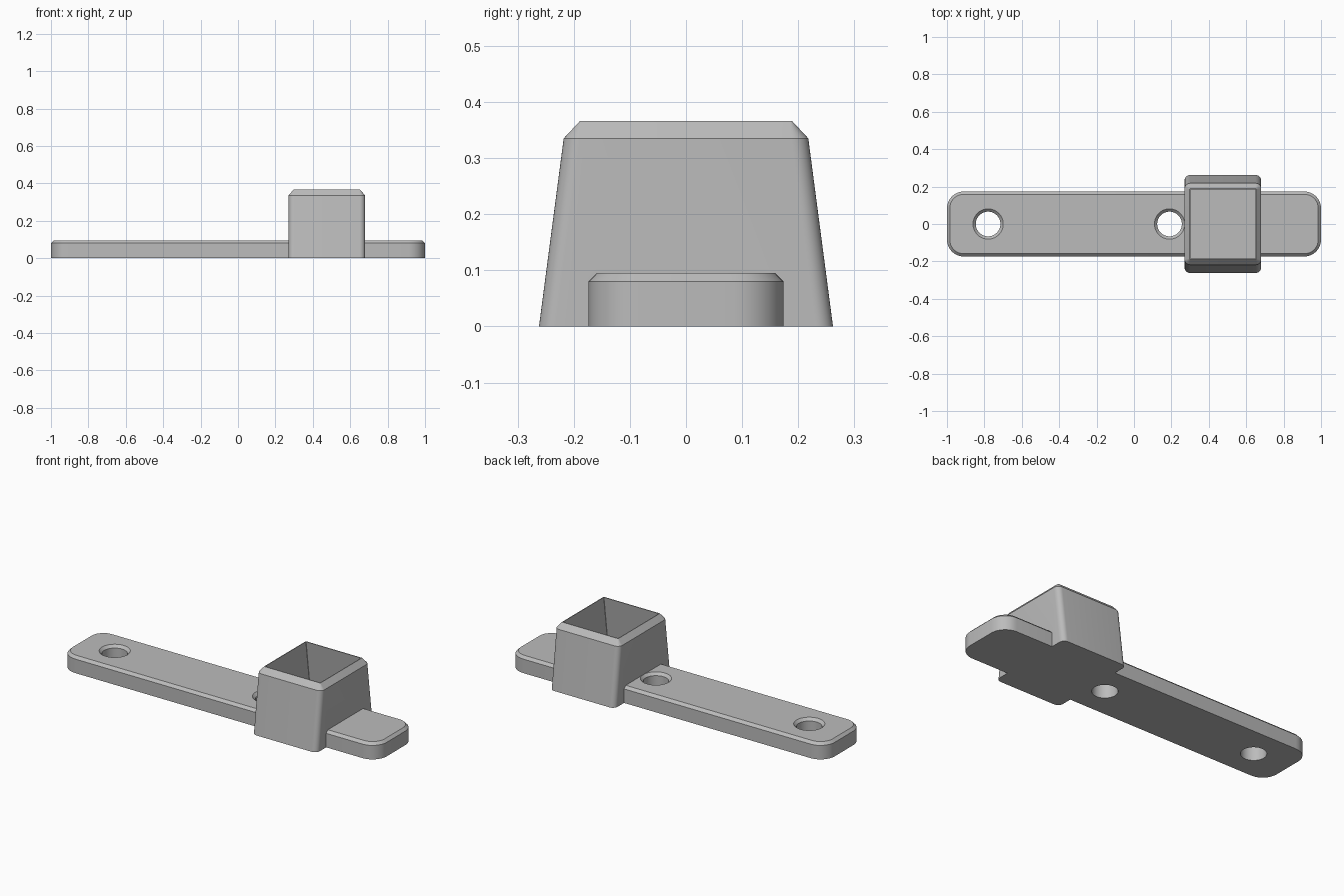
import bpy, bmesh, math

if "Cube" in bpy.data.objects:
    bpy.data.objects.remove(bpy.data.objects["Cube"])

grey = bpy.data.materials.new("plain grey")
grey.diffuse_color = (0.5, 0.5, 0.5, 1)
grey.use_nodes = True
grey.node_tree.nodes["Principled BSDF"].inputs["Base Color"].default_value = grey.diffuse_color


def rounded_rect(cx, hx, hy, r, z, n=8):
    """Ring of points around a rounded rectangle."""
    pts = []
    for i, (sx, sy) in enumerate([(1, 1), (-1, 1), (-1, -1), (1, -1)]):
        for k in range(n + 1):
            a = math.pi / 2 * (i + k / n)
            pts.append((cx + sx * (hx - r) + r * math.cos(a),
                        sy * (hy - r) + r * math.sin(a), z))
    return pts


def circle(cx, r, z, n=48):
    return [(cx + r * math.cos(2 * math.pi * k / n),
             r * math.sin(2 * math.pi * k / n), z) for k in range(n)]


def loft(name, rings):
    """Closed solid skinned through rings from bottom to top."""
    bm = bmesh.new()
    loops = [[bm.verts.new(p) for p in ring] for ring in rings]
    n = len(loops[0])
    bm.faces.new(loops[0][::-1])
    bm.faces.new(loops[-1])
    for a, b in zip(loops, loops[1:]):
        for i in range(n):
            j = (i + 1) % n
            bm.faces.new((a[i], a[j], b[j], b[i]))
    bmesh.ops.recalc_face_normals(bm, faces=bm.faces)
    mesh = bpy.data.meshes.new(name)
    bm.to_mesh(mesh)
    bm.free()
    mesh.materials.append(grey)
    ob = bpy.data.objects.new(name, mesh)
    bpy.context.collection.objects.link(ob)
    return ob


def combine(target, tool, operation):
    """Apply a boolean and discard the tool object."""
    bpy.context.view_layer.objects.active = target
    mod = target.modifiers.new(operation, 'BOOLEAN')
    mod.operation, mod.solver, mod.object = operation, 'EXACT', tool
    bpy.ops.object.modifier_apply(modifier=mod.name)
    bpy.data.objects.remove(tool)


# Mounting plate with rounded corners and a chamfered top edge
plate = loft("mounting_plate", [
    rounded_rect(0, 1.0, 0.174, 0.09, 0),
    rounded_rect(0, 1.0, 0.174, 0.09, 0.08),
    rounded_rect(0, 0.985, 0.159, 0.075, 0.095)])

# Countersunk screw holes
for x in (-0.78, 0.19):
    hole = loft("screw_hole", [circle(x, 0.066, -0.05), circle(x, 0.066, 0.08),
                               circle(x, 0.081, 0.095), circle(x, 0.081, 0.12)])
    combine(plate, hole, 'DIFFERENCE')

# Tapered square socket, chamfered to a thin rim
CX = 0.475
socket = loft("socket", [
    rounded_rect(CX, 0.205, 0.262, 0.03, 0),
    rounded_rect(CX, 0.205, 0.218, 0.03, 0.335),
    rounded_rect(CX, 0.178, 0.189, 0.003, 0.366)])
combine(plate, socket, 'UNION')

# Pocket whose front and back walls follow the outer taper
pocket = loft("pocket", [
    rounded_rect(CX, 0.174, 0.220, 0.001, 0.095, 1),
    rounded_rect(CX, 0.174, 0.184, 0.001, 0.367, 1)])
combine(plate, pocket, 'DIFFERENCE')

plate.name = "plate_with_socket"
plate.select_set(True)
bpy.context.view_layer.objects.active = plate
bpy.ops.object.shade_smooth_by_angle(angle=math.radians(25))
